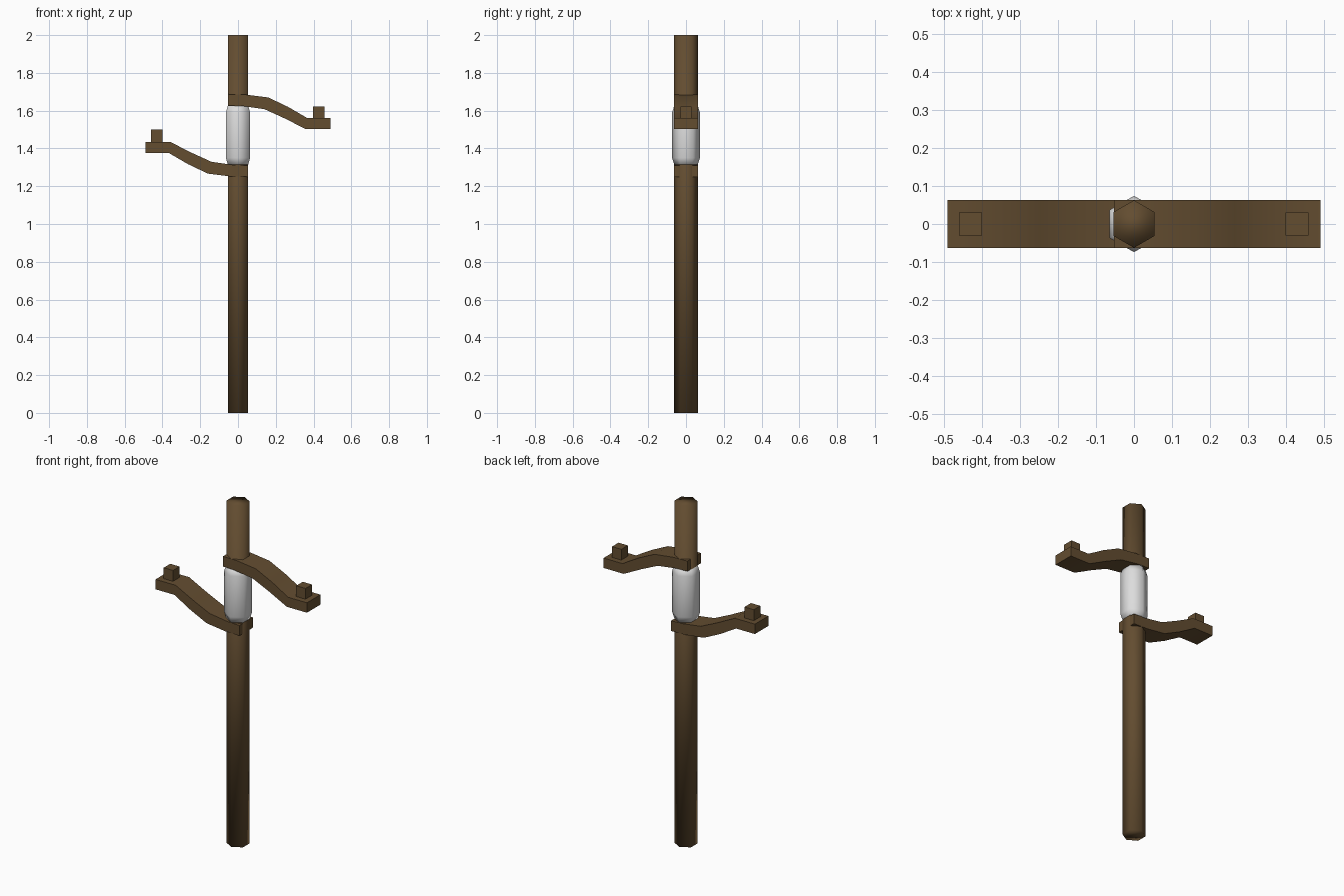
import bpy, bmesh, math

cube = bpy.data.objects.get("Cube")
if cube:
    bpy.data.objects.remove(cube)


def make_material(name, rgb):
    mat = bpy.data.materials.new(name)
    mat.use_nodes = True
    mat.diffuse_color = (*rgb, 1)
    mat.node_tree.nodes["Principled BSDF"].inputs["Base Color"].default_value = (*rgb, 1)
    return mat


wood = make_material("dark wood", (0.125, 0.074, 0.030))
ceramic = make_material("pale grey", (0.72, 0.72, 0.72))


def finish(bm, name, mat, angle):
    bmesh.ops.recalc_face_normals(bm, faces=bm.faces)
    mesh = bpy.data.meshes.new(name)
    bm.to_mesh(mesh)
    bm.free()
    mesh.materials.append(mat)
    obj = bpy.data.objects.new(name, mesh)
    bpy.context.collection.objects.link(obj)
    bpy.ops.object.select_all(action="DESELECT")
    obj.select_set(True)
    bpy.context.view_layer.objects.active = obj
    if angle is None:
        bpy.ops.object.shade_smooth()
    else:
        bpy.ops.object.shade_smooth_by_angle(angle=math.radians(angle))


def lathe(name, rings, mat, sides=6):
    """Six-sided column through (radius, height) rings, corners facing front and back."""
    bm = bmesh.new()
    loops = []
    for r, z in rings:
        turns = [math.tau * i / sides for i in range(sides)]
        loops.append([bm.verts.new((r * math.sin(a), r * math.cos(a), z)) for a in turns])
    for low, high in zip(loops, loops[1:]):
        for i in range(sides):
            j = (i + 1) % sides
            bm.faces.new((low[i], low[j], high[j], high[i]))
    bm.faces.new(loops[0])
    bm.faces.new(loops[-1])
    finish(bm, name, mat, None)


def extrude_strip(name, top, bottom, half_width, mat):
    """Bent bar of constant width between a top and a bottom line in the xz plane."""
    bm = bmesh.new()
    rows = []
    for (xt, zt), (xb, zb) in zip(top, bottom):
        corners = ((xt, -half_width, zt), (xt, half_width, zt),
                   (xb, half_width, zb), (xb, -half_width, zb))
        rows.append([bm.verts.new(c) for c in corners])
    for a, b in zip(rows, rows[1:]):
        for i in range(4):
            j = (i + 1) % 4
            bm.faces.new((a[i], a[j], b[j], b[i]))
    bm.faces.new(rows[0])
    bm.faces.new(rows[-1])
    finish(bm, name, mat, 35)


# Pole and pale grip
lathe("pole", [(0.0625, 0), (0.0625, 2)], wood)
lathe("grip", [(0.061, 1.31), (0.074, 1.35), (0.074, 1.59), (0.061, 1.63)], ceramic)

# Curved arms: the lower one is the upper one turned half way round
top = [(-0.053, 1.687), (0.04, 1.685), (0.16, 1.67), (0.265, 1.62), (0.368, 1.56), (0.49, 1.56)]
bottom = [(-0.053, 1.627), (0.02, 1.625), (0.14, 1.608), (0.245, 1.56), (0.36, 1.502), (0.49, 1.502)]


def turn(line):
    return [(-x, 2.937 - z) for x, z in line]


extrude_strip("upper_arm", top, bottom, 0.0625, wood)
extrude_strip("lower_arm", turn(bottom), turn(top), 0.0625, wood)

# Square pegs standing on the arm ends
for name, x, z in (("upper_peg", 0.428, 1.558), ("lower_peg", -0.43, 1.434)):
    extrude_strip(name, [(x - 0.03, z + 0.065), (x + 0.03, z + 0.065)],
                  [(x - 0.03, z), (x + 0.03, z)], 0.03, wood)
